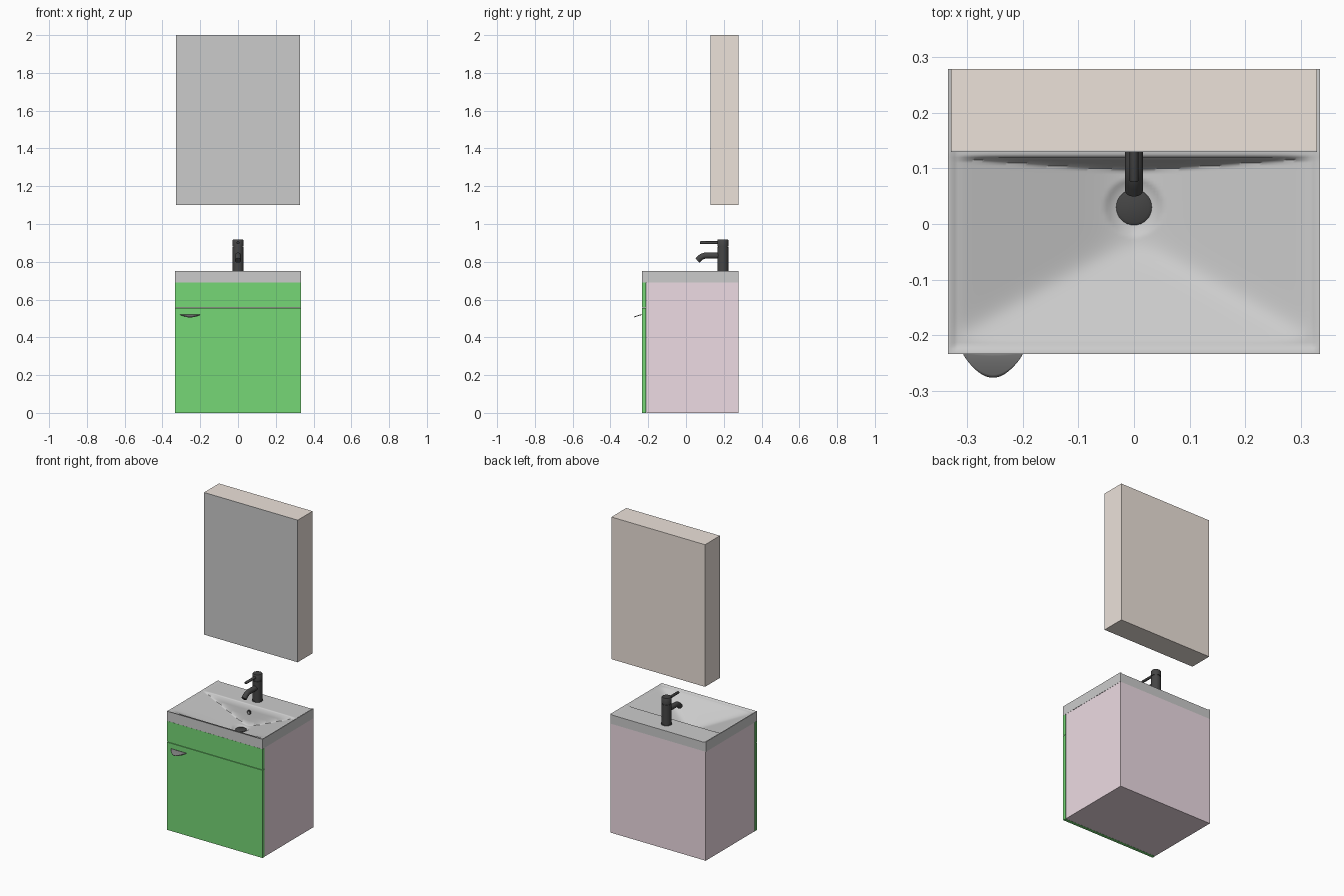
import bpy, bmesh, math
from mathutils import Vector

if "Cube" in bpy.data.objects:
    bpy.data.objects.remove(bpy.data.objects["Cube"])


def material(name, rgb):
    m = bpy.data.materials.new(name)
    m.diffuse_color = (*rgb, 1)
    m.use_nodes = True
    m.node_tree.nodes["Principled BSDF"].inputs["Base Color"].default_value = m.diffuse_color
    return m


GREEN = material("green_front", (0.18, 0.68, 0.18))
PINK = material("pink_carcass", (0.85, 0.71, 0.77))
BEIGE = material("beige_cabinet", (0.84, 0.76, 0.70))
BLACK = material("black_metal", (0.06, 0.06, 0.06))
DARK = material("dark_handle", (0.2, 0.2, 0.2))


def finish(name, bm, mat=None, smooth=None):
    bmesh.ops.recalc_face_normals(bm, faces=bm.faces)
    me = bpy.data.meshes.new(name)
    bm.to_mesh(me)
    bm.free()
    ob = bpy.data.objects.new(name, me)
    bpy.context.collection.objects.link(ob)
    if mat:
        me.materials.append(mat)
    if smooth:
        bpy.ops.object.select_all(action='DESELECT')
        ob.select_set(True)
        bpy.context.view_layer.objects.active = ob
        bpy.ops.object.shade_smooth_by_angle(angle=math.radians(smooth))
    return ob


def box(name, lo, hi, mat=None, open_top=False):
    bm = bmesh.new()
    bmesh.ops.create_cube(bm, size=1)
    for v in bm.verts:
        v.co = Vector([lo[i] + (v.co[i] + 0.5) * (hi[i] - lo[i]) for i in range(3)])
    ob_faces = [f for f in bm.faces if all(v.co.z > hi[2] - 1e-4 for v in f.verts)]
    if open_top:
        bmesh.ops.delete(bm, geom=ob_faces, context='FACES_ONLY')
    return finish(name, bm, mat)


def tube(name, path, radii, mat, segs=32):
    """Capped round sweep along a path lying in a plane of constant x."""
    bm = bmesh.new()
    pts = [Vector(p) for p in path]
    rings = []
    for i, p in enumerate(pts):
        d = (pts[min(i + 1, len(pts) - 1)] - pts[max(i - 1, 0)]).normalized()
        side = Vector((1, 0, 0))
        up = d.cross(side)
        angles = [2 * math.pi * k / segs for k in range(segs)]
        rings.append([bm.verts.new(p + radii[i] * (side * math.cos(a) + up * math.sin(a)))
                      for a in angles])
    for a, b in zip(rings, rings[1:]):
        for k in range(segs):
            bm.faces.new((a[k], a[(k + 1) % segs], b[(k + 1) % segs], b[k]))
    bm.faces.new(rings[0])
    bm.faces.new(rings[-1])
    return finish(name, bm, mat, 40)


# Vanity cabinet: open-topped carcass with drawer front and door
carcass = box("vanity_carcass", (-0.333, -0.21, 0), (0.333, 0.278, 0.69), PINK, True)
solid = carcass.modifiers.new("panel_thickness", 'SOLIDIFY')
solid.thickness = 0.016
solid.offset = -1
for name, z0, z1 in (("door", 0, 0.555), ("drawer_front", 0.558, 0.689)):
    box(name, (-0.334, -0.232, z0), (0.334, -0.211, z1), GREEN)

# Mirror cabinet
box("mirror_cabinet", (-0.328, 0.132, 1.1), (0.328, 0.278, 2.0), BEIGE)
box("mirror_glass", (-0.328, 0.129, 1.1), (0.328, 0.132, 2.0))

# Basin: sloping bowl with steep back wall and a thin raised lip
X, Y0, Y1, TOP = 0.334, -0.233, 0.278, 0.747
DRAIN_Y = 0.03


def basin_z(x, y):
    slopes = ((0.318 - abs(x)) * 0.42, (y + 0.21) * 0.75, (0.12 - y) * 6, 0.125)
    m = -math.log(sum(math.exp(-110 * s) for s in slopes)) / 110
    depth = (m + math.sqrt(m * m + 0.005 ** 2)) / 2
    dish = 0.008 * max(0, 1 - (math.hypot(x, y - DRAIN_Y) / 0.052) ** 4)
    edge = min(X - abs(x), y - Y0)
    lip = 0.005 * max(0, min(1, (0.013 - edge) / 0.006))
    return TOP - depth - dish + lip


bm = bmesh.new()
NX, NY = 110, 100
grid = [[bm.verts.new((x, y, basin_z(x, y)))
         for x in (-X + 2 * X * i / NX for i in range(NX + 1))]
        for y in (Y0 + (Y1 - Y0) * j / NY for j in range(NY + 1))]
for a, b in zip(grid, grid[1:]):
    for i in range(NX):
        bm.faces.new((a[i], a[i + 1], b[i + 1], b[i]))
rim = [e for e in bm.edges if e.is_boundary]
skirt = bmesh.ops.extrude_edge_only(bm, edges=rim)["geom"]
for v in skirt:
    if isinstance(v, bmesh.types.BMVert):
        v.co.z = 0.69
finish("basin", bm, None, 50)

# Drain plug and overflow ring
dz = basin_z(0, DRAIN_Y)
tube("drain_plug", [(0, DRAIN_Y, dz - 0.01), (0, DRAIN_Y, dz + 0.008), (0, DRAIN_Y, dz + 0.011)],
     [0.032, 0.032, 0.027], BLACK)
tube("overflow_ring", [(0, 0.125, 0.702), (0, 0.107, 0.702)], [0.014, 0.014], BLACK)
tube("overflow_centre", [(0, 0.11, 0.702), (0, 0.106, 0.702)], [0.006, 0.006], None)

# Tap: body, cap, lever and curved spout
TY = 0.195
tube("tap_base", [(0, TY, 0.745), (0, TY, 0.752)], [0.031, 0.031], BLACK)
tube("tap_body", [(0, TY, 0.75), (0, TY, 0.877)], [0.029, 0.029], BLACK)
tube("tap_neck", [(0, TY, 0.875), (0, TY, 0.884)], [0.025, 0.025], BLACK)
tube("tap_cap", [(0, TY, 0.882), (0, TY, 0.915), (0, TY, 0.919)], [0.029, 0.029, 0.026], BLACK)
tube("tap_lever", [(0, 0.18, 0.901), (0, 0.078, 0.901), (0, 0.075, 0.901)],
     [0.008, 0.008, 0.006], BLACK, 20)
bend = [(0, 0.108 - 0.05 * math.sin(a), 0.783 + 0.05 * math.cos(a))
        for a in (math.radians(9 * k) for k in range(6))]
tube("tap_spout", [(0, 0.185, 0.833)] + bend + [(0, 0.06, 0.807)], [0.016] * 8, BLACK, 24)

# Door handle: thin drooping lip
bm = bmesh.new()
N, M = 32, 8
rows = []
for i in range(N + 1):
    u = i / N
    reach = 0.003 + 0.041 * max(0, math.sin(math.pi * u)) ** 0.85
    rows.append([bm.verts.new((-0.306 + 0.106 * u, -0.231 - reach * t,
                               0.52 - 0.013 * (reach * t / 0.044) ** 1.5))
                 for t in (k / M for k in range(M + 1))])
for a, b in zip(rows, rows[1:]):
    for k in range(M):
        bm.faces.new((a[k], a[k + 1], b[k + 1], b[k]))
handle = finish("door_handle", bm, DARK, 40)
thick = handle.modifiers.new("thickness", 'SOLIDIFY')
thick.thickness = 0.004
thick.offset = 0
